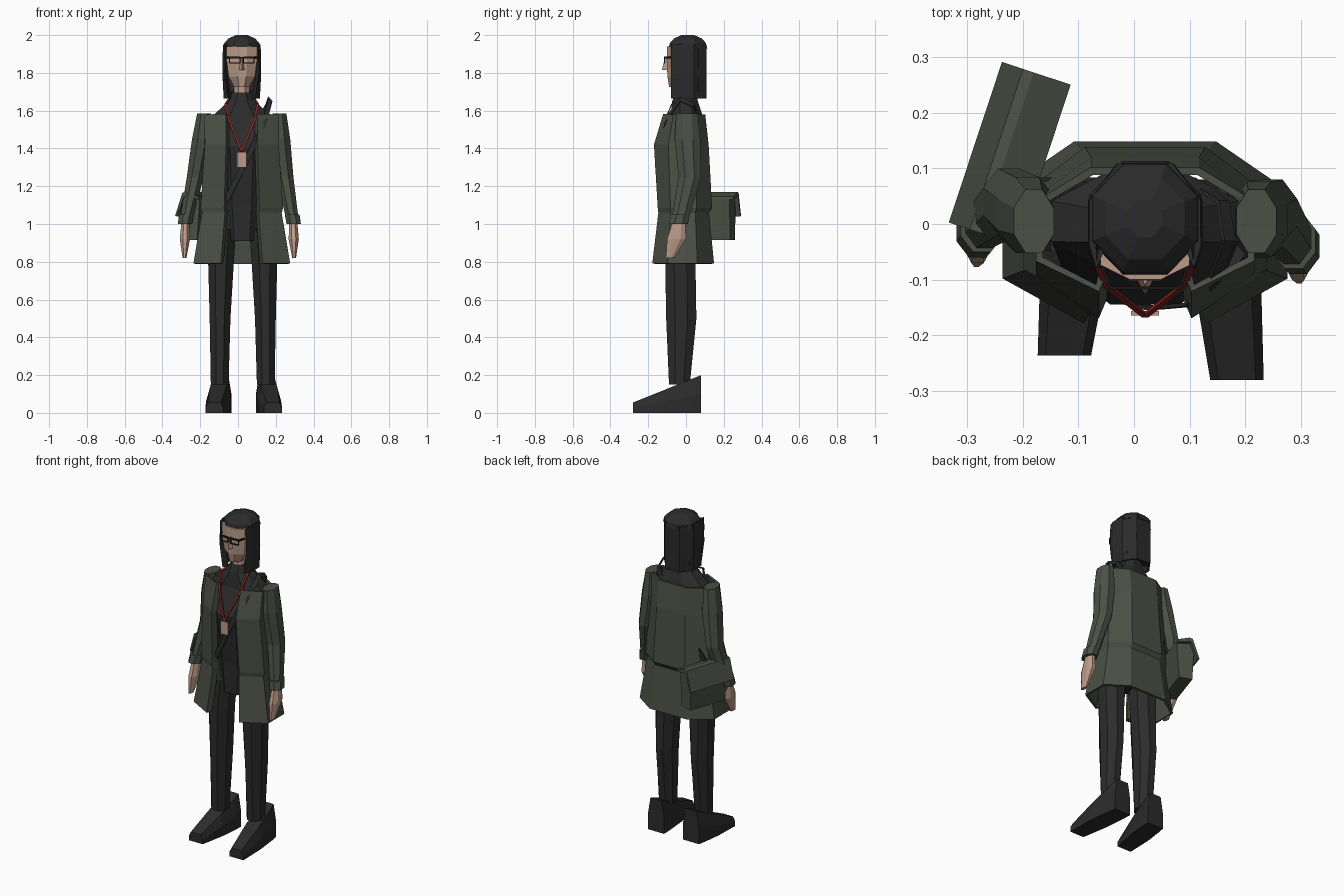
import bpy, bmesh
from math import sin, cos, pi
from mathutils import Vector, Matrix

cube = bpy.data.objects.get("Cube")
if cube:
    bpy.data.objects.remove(cube, do_unlink=True)


def material(name, red, green, blue):
    mat = bpy.data.materials.new(name)
    mat.use_nodes = True
    mat.diffuse_color = (red, green, blue, 1)
    shader = next(node for node in mat.node_tree.nodes if node.type == "BSDF_PRINCIPLED")
    shader.inputs["Base Color"].default_value = (red, green, blue, 1)
    return mat


olive = material("olive cloth", .07, .08, .06)
charcoal = material("charcoal cloth", .025, .025, .025)
hair_color = material("dark hair", .024, .024, .025)
skin = material("skin", .5, .33, .25)
red_cord = material("red cord", .27, .018, .018)
frame_black = material("black frame", .009, .009, .009)
middle = .02
sides = (("left", 1), ("right", -1))


def loft(name, rings, mat, closed=True, thickness=0):
    """Skin a list of equal-length point rings, capped when closed."""
    bm = bmesh.new()
    rows = [[bm.verts.new(point) for point in ring] for ring in rings]
    count = len(rows[0])
    for lower, upper in zip(rows, rows[1:]):
        for i in range(count if closed else count - 1):
            j = (i + 1) % count
            bm.faces.new((lower[i], lower[j], upper[j], upper[i]))
    if closed:
        bm.faces.new(rows[0])
        bm.faces.new(rows[-1])
    bmesh.ops.recalc_face_normals(bm, faces=bm.faces)
    mesh = bpy.data.meshes.new(name)
    bm.to_mesh(mesh)
    bm.free()
    mesh.materials.append(mat)
    part = bpy.data.objects.new(name, mesh)
    bpy.context.collection.objects.link(part)
    if thickness:
        solidify = part.modifiers.new("thickness", "SOLIDIFY")
        solidify.thickness = thickness
        solidify.offset = 0


def octagon(x, y, z, width, depth):
    """Eight-sided section; half width and half depth reach its sides."""
    reach = 1 / cos(pi / 8)
    angles = [pi / 8 + i * pi / 4 for i in range(8)]
    return [(x + width * reach * cos(a), y + depth * reach * sin(a), z) for a in angles]


def open_outline(z, width, front, back, opening):
    """Section that wraps the sides and back and stays open at the front."""
    corner = width * opening
    half = [(corner - .01, front + .03), (corner, front), (width, front * .55),
            (width, back * .4), (width / 2, back)]
    return ([(middle - x, y, z) for x, y in half]
            + [(middle + x, y, z) for x, y in reversed(half)])


def box(name, center, size, mat):
    center, half = Vector(center), Vector(size) / 2
    corners = ((-1, -1), (1, -1), (1, 1), (-1, 1))
    loft(name, [[center + half * Vector((u, v, w)) for u, v in corners] for w in (-1, 1)], mat)


def band(name, path, side, mat, thickness):
    """Flat strip along a path, widened in one direction."""
    side = Vector(side)
    edges = [(Vector(point) - side, Vector(point) + side) for point in path]
    loft(name, edges, mat, closed=False, thickness=thickness)


# Legs and wedge-shaped shoes
stance = middle + .01
for label, s in sides:
    sections = ((.105, -.02, .97, .07, .085), (.115, -.03, .8, .068, .08),
                (.12, -.025, .5, .055, .08), (.122, -.035, .15, .047, .055))
    loft(label + "_leg", [octagon(stance - .005 + s * x, *rest) for x, *rest in sections], charcoal)
    heel, toe = .08, (-.28 if s > 0 else -.236)
    rings = []
    for t in (0, .15, .5, 1):
        y = heel + t * (toe - heel)
        x = stance + s * (.12 + .035 * t)
        height = .2 - .145 * t
        width = .055 + .03 * t - .037 * t * t
        half = [(width, 0), (width, height / 2), (width * .7, height)]
        rings.append([(x + w, y, z) for w, z in half]
                     + [(x - w, y, z) for w, z in reversed(half)])
    loft(label + "_shoe", rings, charcoal)

# Sweater with high collar
loft("sweater", [octagon(middle, *section) for section in (
    (0, .91, .1, .1), (-.005, 1.1, .125, .1), (-.027, 1.41, .15, .118),
    (.005, 1.56, .168, .088), (-.005, 1.65, .07, .068), (0, 1.695, .052, .055))], charcoal)

# Long open coat: hem, waist step, chest and shoulders
loft("coat", [open_outline(*level, opening=.45) for level in (
    (.79, .25, -.172, .142), (1.06, .205, -.14, .115), (1.085, .212, -.143, .132),
    (1.42, .19, -.163, .113), (1.58, .19, -.115, .095))], olive, closed=False, thickness=.014)


# Sleeves, cuffs and hands; the right arm hangs slightly further back
def arm_part(name, s, sections, mat):
    rings = []
    for x, y, z, width, depth in sections:
        drop = min(1, 2 * (1.585 - z))
        shift = .03 * drop if s < 0 else 0
        rings.append(octagon(middle - .013 * drop + s * x, y + shift, z, width, depth))
    loft(name, rings, mat)


for label, s in sides:
    arm_part(label + "_sleeve", s, ((.2, .005, 1.585, .036, .057), (.208, .008, 1.45, .052, .068),
             (.237, .02, 1.25, .045, .06), (.28, -.03, 1.03, .033, .045)), olive)
    arm_part(label + "_cuff", s, [(.28, -.03, 1.05, .039, .05), (.288, -.04, 1, .038, .05)], olive)
    arm_part(label + "_hand", s, ((.285, -.035, 1.03, .02, .03), (.288, -.05, .92, .027, .05),
             (.29, -.085, .82, .01, .022)), skin)

# Neck, face with a ridged front, and nose
loft("neck", [octagon(middle, -.01, z, .042, .045) for z in (1.66, 1.78)], skin)
loft("face", [[(middle + x, y, z) for x, y in ((-w, .03), (-w, cheek), (-w / 3, ridge + .006),
                                              (w / 3, ridge + .006), (w, cheek), (w, .03))]
              for z, w, cheek, ridge in ((1.725, .04, -.055, -.095), (1.78, .07, -.065, -.104),
                                         (1.86, .08, -.072, -.108), (1.94, .08, -.074, -.106))],
     skin)
loft("nose", [[(middle - w, -.09, z), (middle, tip, z), (middle + w, -.09, z)]
              for w, tip, z in ((.02, -.128, 1.815), (.009, -.11, 1.885))], skin)

# Hair: domed crown, straight curtain and filled back
dome = [pi * step / 8 for step in (0, 1, 2, 3.2)]
loft("hair_crown", [octagon(middle, .01, 1.93 + .07 * sin(a) / sin(dome[-1]),
                            .1 * cos(a), .1 * cos(a) + .003) for a in dome], hair_color)
loft("hair_curtain", [open_outline(z, width, -.073, .103, opening)
                      for z, width, opening in ((1.665, .09, .8), (1.8, .097, .93),
                                                (1.95, .094, .93))],
     hair_color, closed=False, thickness=.012)
loft("hair_back", [octagon(middle, .045, z, .085, .05) for z in (1.7, 1.93)], hair_color)

# Spectacles
front, rim, lens_width, lens_height = -.115, .005, .054, .03
brow = 1.882
for label, s in sides:
    x = middle + s * .037
    for place, drop, bar in (("top", 0, rim * 2), ("bottom", lens_height, rim)):
        box(f"{label}_rim_{place}", (x, front, brow - drop), (lens_width, rim, bar), frame_black)
    for place, way in (("inner", -s), ("outer", s)):
        box(f"{label}_rim_{place}", (x + way * lens_width / 2, front, brow - lens_height / 2),
            (rim, rim, lens_height), frame_black)
    edge = x + s * lens_width / 2
    band(label + "_temple", [(edge, front, brow), (edge + s * .02, -.05, brow)],
         (0, 0, rim), frame_black, rim)
box("spectacle_bridge", (middle, front, brow), (.02, rim, rim), frame_black)

# Red cord and hanging badge
for label, s in sides:
    path = ((.065, 0, 1.665), (.085, -.075, 1.635), (.068, -.112, 1.55), (0, -.165, 1.385))
    band(label + "_cord", [(middle + s * x, y, z) for x, y, z in path],
         (.006, 0, 0), red_cord, .006)
box("badge", (middle, -.16, 1.34), (.05, .008, .08), skin)

# Strap across the chest, over the left shoulder and down the back
band("shoulder_strap", [
    (-.16, -.05, 1.09), (-.06, -.128, 1.13), (.03, -.151, 1.31), (.1, -.145, 1.45),
    (.145, -.1, 1.56), (.17, -.03, 1.66), (.16, .04, 1.63), (.1, .08, 1.52),
    (-.19, .08, 1.14)], (.01, 0, -.012), charcoal, .007)

# Shoulder bag: body and folded flap
hang = Matrix.Translation((-.228, .128, 0)) @ Matrix.Rotation(-.32, 4, "Z")


def bag_part(name, profile, length):
    loft(name, [[hang @ Vector((x, y, z)) for x, z in profile] for y in (-length, length)], olive)


bag_part("bag_body", [(-.025, .915), (.055, .915), (.07, 1.13), (0, 1.155), (-.035, 1.1)], .13)
bag_part("bag_flap", [(.07, 1.13), (.07, 1.145), (0, 1.17), (-.02, 1.165),
                      (-.06, 1.045), (-.05, 1.04), (-.01, 1.145)], .152)
